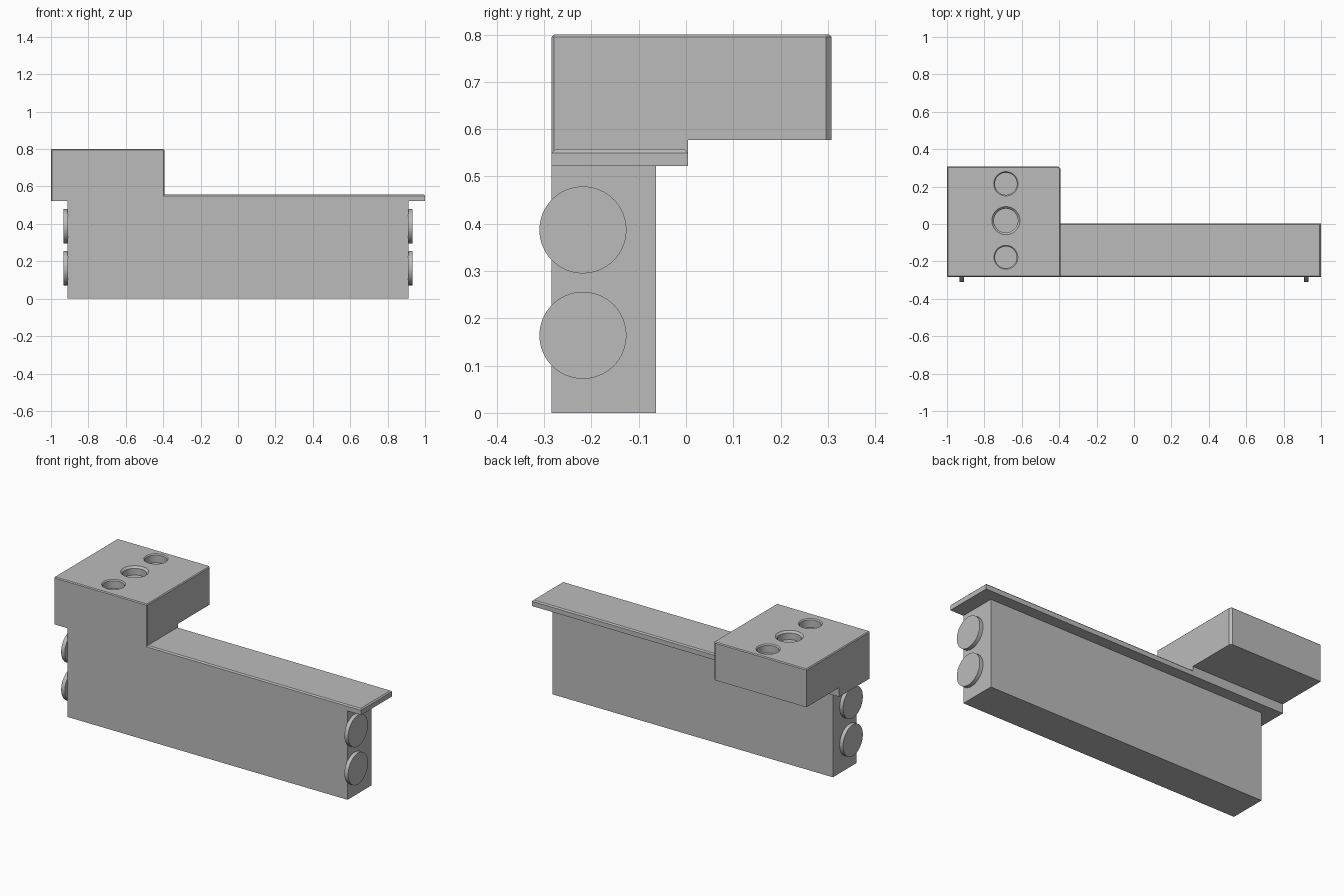
import bpy
import bmesh
from math import pi
from mathutils import Matrix

if "Cube" in bpy.data.objects:
    bpy.data.objects.remove(bpy.data.objects["Cube"], do_unlink=True)

# Single grey material
grey = bpy.data.materials.new("plain grey")
grey.use_nodes = True
colour = (0.5, 0.5, 0.5, 1)
grey.diffuse_color = colour
grey.node_tree.nodes["Principled BSDF"].inputs["Base Color"].default_value = colour

FRONT = -0.284     # shared front plane
LEDGE_BACK = 0.004
STEP = -0.393      # inner end of the raised block


def finish(name, bm):
    bmesh.ops.recalc_face_normals(bm, faces=bm.faces)
    mesh = bpy.data.meshes.new(name)
    bm.to_mesh(mesh)
    bm.free()
    mesh.materials.append(grey)
    obj = bpy.data.objects.new(name, mesh)
    bpy.context.collection.objects.link(obj)
    return obj


def add_prism(bm, profile, x0, x1):
    """Extrude a (y, z) outline along x."""
    face = bm.faces.new([bm.verts.new((x0, y, z)) for y, z in profile])
    new = bmesh.ops.extrude_face_region(bm, geom=[face])["geom"]
    verts = [v for v in new if isinstance(v, bmesh.types.BMVert)]
    bmesh.ops.translate(bm, verts=verts, vec=(x1 - x0, 0, 0))


def chamfer(bm, rule, size):
    edges = [e for e in bm.edges if rule(*(v.co for v in e.verts))]
    bmesh.ops.bevel(bm, geom=edges, offset=size, segments=1,
                    affect='EDGES', profile=0.5)


def rect(y0, y1, z0, z1):
    return [(y0, z0), (y1, z0), (y1, z1), (y0, z1)]


# Main upright panel
bm = bmesh.new()
add_prism(bm, rect(FRONT, -0.063, 0, 0.522), -0.912, 0.912)
finish("main_panel", bm)

# Long ledge with a chamfered top rim
bm = bmesh.new()
add_prism(bm, rect(FRONT, LEDGE_BACK, 0.522, 0.557), STEP - 0.02, 1)
chamfer(bm, lambda a, b: min(a.z, b.z) > 0.55 and max(a.x, b.x) > 0.9, 0.007)
finish("ledge", bm)

# Raised block, stepped underneath and overhanging at the back
bm = bmesh.new()
outline = [(FRONT, 0.522), (LEDGE_BACK, 0.522), (LEDGE_BACK, 0.577),
           (0.308, 0.577), (0.308, 0.8), (FRONT, 0.8)]
add_prism(bm, outline, -1, STEP)
chamfer(bm, lambda a, b: abs(a.z - b.z) > 0.1 and a.y > 0.3 and a.x > -0.5, 0.012)
chamfer(bm, lambda a, b: min(a.z, b.z) > 0.79
        or (abs(a.z - b.z) > 0.1 and a.y < -0.2), 0.005)
block = finish("raised_block", bm)

# Three blind holes with flared rims
for y, radius, rim in ((0.215, 0.059, 0.065), (0.018, 0.064, 0.075),
                       (-0.178, 0.058, 0.064)):
    bm = bmesh.new()
    flare = rim - radius
    for r1, r2, z0, z1 in ((radius, radius, 0.75, 0.8 - flare),
                           (radius, rim + flare, 0.8 - flare, 0.8 + flare)):
        bmesh.ops.create_cone(bm, cap_ends=True, segments=48, radius1=r1,
                              radius2=r2, depth=z1 - z0,
                              matrix=Matrix.Translation((-0.685, y, (z0 + z1) / 2)))
    # Join the two sections into one closed cutter
    inner = [f for f in bm.faces if len(f.verts) > 4
             and abs(f.calc_center_median().z - 0.8 + flare) < 0.001]
    bmesh.ops.delete(bm, geom=inner, context='FACES')
    bmesh.ops.remove_doubles(bm, verts=bm.verts, dist=0.0005)
    cutter = finish("hole_cutter", bm)
    cutter.hide_render = True
    mod = block.modifiers.new("hole", 'BOOLEAN')
    mod.operation = 'DIFFERENCE'
    mod.solver = 'EXACT'
    mod.object = cutter
    bpy.context.view_layer.objects.active = block
    bpy.ops.object.modifier_apply(modifier=mod.name)
    bpy.data.objects.remove(cutter, do_unlink=True)

# Round discs, two on each end
discs = []
for side, label in ((1, "left"), (-1, "right")):
    for z, level in ((0.164, "lower"), (0.387, "upper")):
        bm = bmesh.new()
        place = (Matrix.Translation((side * 0.922, -0.218, z))
                 @ Matrix.Rotation(pi / 2, 4, 'Y'))
        bmesh.ops.create_cone(bm, cap_ends=True, segments=64, radius1=0.092,
                              radius2=0.092, depth=0.024, matrix=place)
        discs.append(finish(f"{level}_{label}_disc", bm))

# Smooth only the rounded walls
bpy.ops.object.select_all(action='DESELECT')
for obj in discs + [block]:
    obj.select_set(True)
bpy.context.view_layer.objects.active = block
bpy.ops.object.shade_smooth_by_angle(angle=pi / 7)
